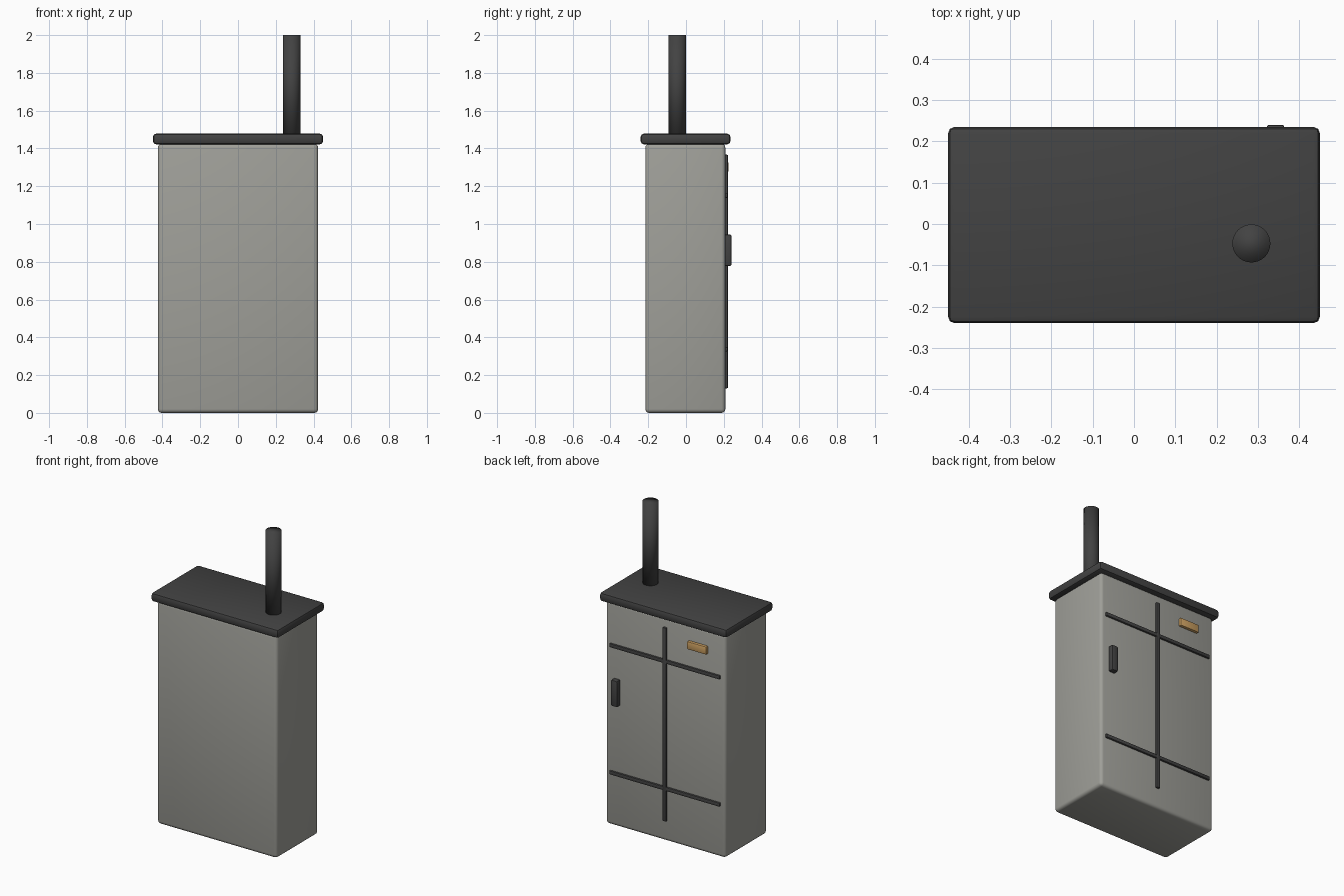
import bpy
import math

cube = bpy.data.objects.get("Cube")
if cube:
    bpy.data.objects.remove(cube, do_unlink=True)


def make_material(name, rgb):
    mat = bpy.data.materials.new(name)
    mat.use_nodes = True
    mat.diffuse_color = (*rgb, 1)
    mat.node_tree.nodes["Principled BSDF"].inputs["Base Color"].default_value = (*rgb, 1)
    return mat


GREY = make_material("warm grey", (0.35, 0.35, 0.32))
DARK = make_material("charcoal", (0.055, 0.055, 0.055))
BRASS = make_material("brass", (0.6, 0.35, 0.12))


def box(name, mat, x, y, z, bevel, segments=2):
    """Bevelled box spanning the given (min, max) ranges."""
    bpy.ops.mesh.primitive_cube_add(size=1, location=[sum(r) / 2 for r in (x, y, z)])
    obj = bpy.context.object
    obj.name = name
    obj.scale = [r[1] - r[0] for r in (x, y, z)]
    bpy.ops.object.transform_apply(location=False, rotation=False, scale=True)
    mod = obj.modifiers.new("rounded edges", "BEVEL")
    mod.width = bevel
    mod.segments = segments
    bpy.ops.object.modifier_apply(modifier=mod.name)
    bpy.ops.object.shade_smooth_by_angle(angle=math.radians(30))
    obj.data.materials.append(mat)
    return obj


# Cabinet body and overhanging lid
box("body", GREY, (-0.424, 0.424), (-0.215, 0.208), (0, 1.425), 0.02, 3)
box("lid", DARK, (-0.45, 0.45), (-0.24, 0.235), (1.422, 1.478), 0.016)

# Tall pipe through the lid
bpy.ops.mesh.primitive_cylinder_add(vertices=32, radius=0.046, depth=0.56,
                                    location=(0.284, -0.047, 1.72))
pipe = bpy.context.object
pipe.name = "pipe"
bpy.ops.object.shade_smooth()
pipe.data.materials.append(DARK)

# Raised strips on the back
box("vertical_strip", DARK, (-0.013, 0.013), (0.2, 0.222), (0.13, 1.367), 0.005)
for name, z in (("lower_strip", 0.337), ("upper_strip", 1.15)):
    box(name, DARK, (-0.39, 0.39), (0.2, 0.22), (z - 0.012, z + 0.012), 0.005)

# Door handle and small plate
box("handle", DARK, (0.321, 0.364), (0.2, 0.24), (0.778, 0.944), 0.006)
box("plate", BRASS, (-0.3, -0.165), (0.2, 0.226), (1.276, 1.326), 0.004)
